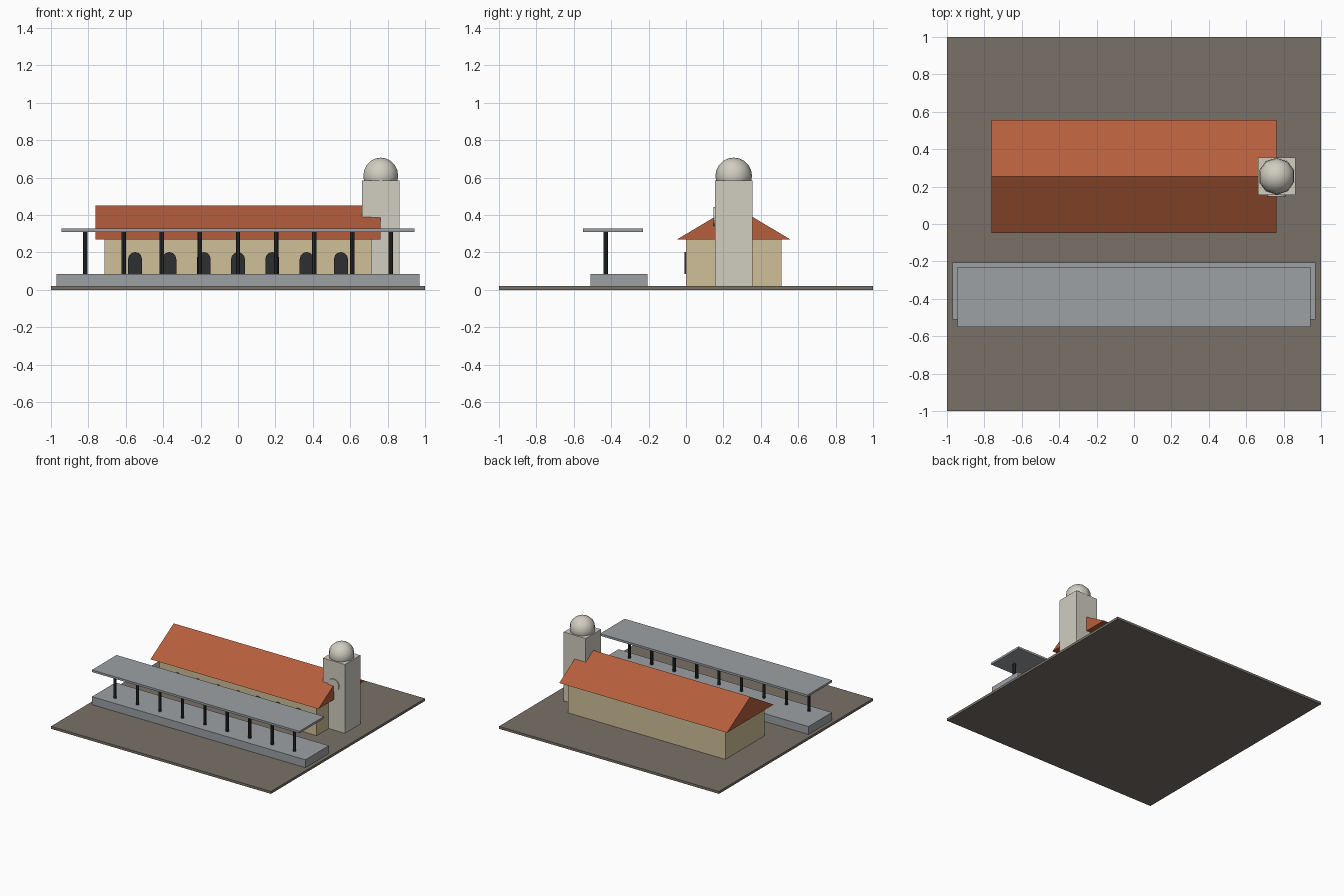
import bpy, bmesh, math

if "Cube" in bpy.data.objects:
    bpy.data.objects.remove(bpy.data.objects["Cube"])


def material(name, r, g, b):
    m = bpy.data.materials.new(name)
    lin = [((c / 255 + 0.055) / 1.055) ** 2.4 for c in (r, g, b)]
    m.diffuse_color = (*lin, 1)
    m.use_nodes = True
    m.node_tree.nodes["Principled BSDF"].inputs["Base Color"].default_value = m.diffuse_color
    return m


GROUND = material("brown grey ground", 121, 113, 103)
CONCRETE = material("concrete grey", 156, 161, 165)
WALL = material("sand wall", 208, 192, 152)
ROOF = material("terracotta roof", 182, 94, 60)
STONE = material("pale stone", 209, 205, 193)
DARK = material("dark iron", 44, 46, 48)


def finish(name, bm, mat):
    bmesh.ops.recalc_face_normals(bm, faces=bm.faces)
    mesh = bpy.data.meshes.new(name)
    bm.to_mesh(mesh)
    bm.free()
    mesh.materials.append(mat)
    ob = bpy.data.objects.new(name, mesh)
    bpy.context.collection.objects.link(ob)
    return ob


def box(name, x0, x1, y0, y1, z0, z1, mat):
    bm = bmesh.new()
    bmesh.ops.create_cube(bm, size=1)
    for v in bm.verts:
        v.co = (x1 if v.co.x > 0 else x0, y1 if v.co.y > 0 else y0,
                z1 if v.co.z > 0 else z0)
    return finish(name, bm, mat)


def prism(name, points, offset, mat):
    """Closed profile extruded along offset."""
    bm = bmesh.new()
    face = bm.faces.new([bm.verts.new(p) for p in points])
    new = bmesh.ops.extrude_face_region(bm, geom=[face])["geom"]
    bmesh.ops.translate(bm, vec=offset,
                        verts=[v for v in new if isinstance(v, bmesh.types.BMVert)])
    # keep the cap at the starting end
    if not any(len(f.verts) == len(points) and
               all(abs(v.co.dot(offset_vec(offset)) - face_pos(points, offset)) < 1e-6 for v in f.verts)
               for f in bm.faces):
        bmesh.ops.holes_fill(bm, edges=bm.edges)
    return finish(name, bm, mat)


def offset_vec(o):
    from mathutils import Vector
    return Vector(o).normalized()


def face_pos(points, o):
    return offset_vec(o).dot(points[0])


# Ground slab and raised platform
box("ground_slab", -1, 1, -1, 1, 0, 0.02, GROUND)
box("platform", -0.97, 0.97, -0.51, -0.205, 0.02, 0.085, CONCRETE)

# Canopy on a row of round posts
box("canopy", -0.943, 0.943, -0.55, -0.23, 0.31, 0.327, CONCRETE)
for i in range(9):
    x = (i - 4) * 0.204
    ring = [(x + 0.012 * math.cos(a * math.tau / 8),
             -0.43 + 0.012 * math.sin(a * math.tau / 8), 0.085) for a in range(8)]
    prism(f"canopy_post_{i + 1}", ring, (0, 0, 0.225), DARK)

# Station hall and gable roof
box("hall_walls", -0.715, 0.715, 0, 0.51, 0.02, 0.27, WALL)
prism("gable_roof",
      [(-0.763, -0.047, 0.27), (-0.763, 0.557, 0.27), (-0.763, 0.255, 0.45)],
      (1.526, 0, 0), ROOF)

# Arched doorways
for i in range(7):
    x = (i - 3) * 0.1835
    arch = [(x - 0.037, 0, 0.086), (x + 0.037, 0, 0.086)]
    arch += [(x + 0.037 * math.cos(a * math.pi / 6), 0,
              0.165 + 0.037 * math.sin(a * math.pi / 6)) for a in range(7)]
    prism(f"arched_door_{i + 1}", arch, (0, -0.009, 0), DARK)

# Tower with a round plate on its front and a dome on top
box("tower", 0.663, 0.863, 0.155, 0.355, 0.02, 0.585, STONE)
disc = [(0.763 + 0.05 * math.cos(a * math.tau / 16), 0.155,
         0.392 + 0.05 * math.sin(a * math.tau / 16)) for a in range(16)]
prism("tower_dial", disc, (0, -0.008, 0), STONE)

bm = bmesh.new()
bmesh.ops.create_uvsphere(bm, u_segments=10, v_segments=10, radius=0.098)
bmesh.ops.translate(bm, verts=bm.verts, vec=(0.763, 0.255, 0.609))
dome = finish("dome", bm, STONE)
for p in dome.data.polygons:
    p.use_smooth = True
